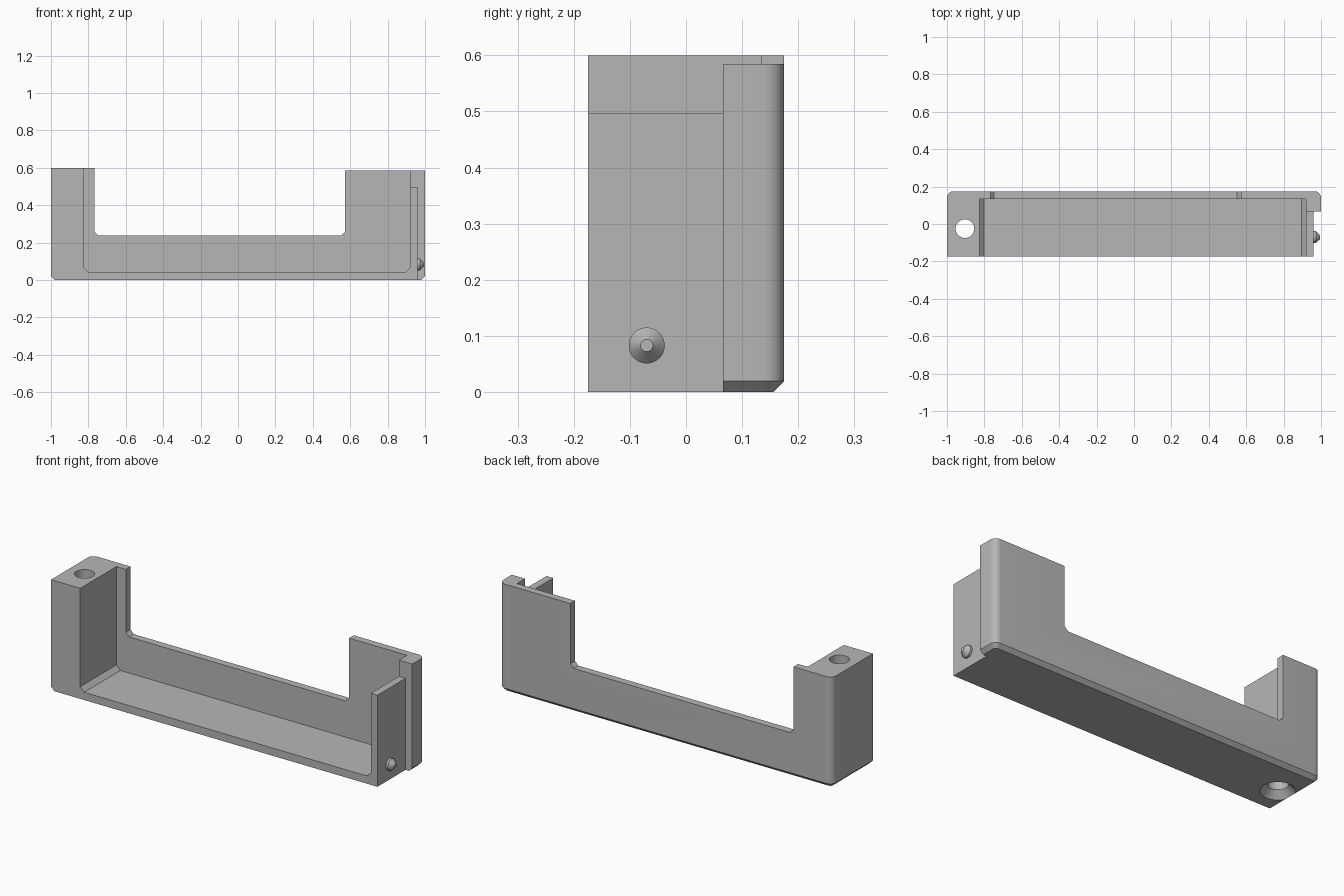
import bpy, bmesh, math
from mathutils import Matrix

if "Cube" in bpy.data.objects:
    bpy.data.objects.remove(bpy.data.objects["Cube"], do_unlink=True)

grey = bpy.data.materials.new("plain grey")
grey.use_nodes = True
colour = (0.47, 0.47, 0.47, 1)
grey.diffuse_color = colour
grey.node_tree.nodes["Principled BSDF"].inputs["Base Color"].default_value = colour


def finish(name, bm):
    bmesh.ops.recalc_face_normals(bm, faces=bm.faces)
    mesh = bpy.data.meshes.new(name)
    bm.to_mesh(mesh)
    bm.free()
    obj = bpy.data.objects.new(name, mesh)
    bpy.context.collection.objects.link(obj)
    mesh.materials.append(grey)
    return obj


def prism(name, profile, y0, y1):
    """Extrude an x-z profile along y."""
    bm = bmesh.new()
    face = bm.faces.new([bm.verts.new((x, y0, z)) for x, z in profile])
    new = bmesh.ops.extrude_face_region(bm, geom=[face])["geom"]
    bmesh.ops.translate(bm, vec=(0, y1 - y0, 0),
                        verts=[v for v in new if isinstance(v, bmesh.types.BMVert)])
    return finish(name, bm)


def box(name, x0, x1, y0, y1, z0, z1):
    return prism(name, [(x0, z0), (x1, z0), (x1, z1), (x0, z1)], y0, y1)


def trough(x0, x1, floor, c, top=0.8):
    """Open-topped profile with chamfered lower corners."""
    return [(x0, top), (x0, floor + c), (x0 + c, floor),
            (x1 - c, floor), (x1, floor + c), (x1, top)]


def lathe(name, rings, matrix, sides=40):
    """Stack (radius, height) rings about local z and cap the ends."""
    bm = bmesh.new()
    loops = [[bm.verts.new((r * math.cos(2 * math.pi * i / sides),
                            r * math.sin(2 * math.pi * i / sides), h))
              for i in range(sides)] for r, h in rings]
    for low, high in zip(loops, loops[1:]):
        for i in range(sides):
            j = (i + 1) % sides
            bm.faces.new((low[i], low[j], high[j], high[i]))
    bm.faces.new(loops[0])
    bm.faces.new(loops[-1])
    bm.transform(matrix)
    return finish(name, bm)


def smooth(obj, angle):
    bpy.ops.object.select_all(action="DESELECT")
    obj.select_set(True)
    bpy.context.view_layer.objects.active = obj
    bpy.ops.object.shade_smooth_by_angle(angle=math.radians(angle))


# Solid block with rounded rear corners and a chamfered lower rim
body = box("bracket_body", -1, 1, -0.175, 0.175, 0, 0.6)
bm = bmesh.new()
bm.from_mesh(body.data)
rear = [e for e in bm.edges if all(v.co.y > 0.17 for v in e.verts)
        and abs(e.verts[0].co.x - e.verts[1].co.x) < 0.01]
bmesh.ops.bevel(bm, geom=rear, offset=0.036, segments=8, profile=0.5, affect="EDGES")
rim = [e for e in bm.edges if all(v.co.z < 0.001 for v in e.verts)
       and not all(v.co.y < -0.17 for v in e.verts)]
bmesh.ops.bevel(bm, geom=rim, offset=0.02, segments=1, affect="EDGES")
bm.to_mesh(body.data)
bm.free()

# Cutters: tray, rear window, right-hand steps and the screw hole
cutters = [
    prism("tray_cutter", trough(-0.825, 0.92, 0.042, 0.024), -0.4, 0.135),
    prism("window_cutter", trough(-0.768, 0.572, 0.238, 0.02), 0.1, 0.4),
    box("right_top_cutter", 0.5, 1.2, -0.4, 0.4, 0.585, 0.9),
    box("right_wall_top_cutter", 0.88, 1.2, -0.4, 0.066, 0.497, 0.9),
    box("right_notch_cutter", 0.96, 1.2, -0.4, 0.066, -0.2, 0.9),
    lathe("screw_hole_cutter", [(0.085, -0.1), (0.085, 0), (0.05, 0.036), (0.05, 0.8)],
          Matrix.Translation((-0.904, -0.025, 0))),
]
bpy.context.view_layer.objects.active = body
for cutter in cutters:
    mod = body.modifiers.new("cut", "BOOLEAN")
    mod.operation = "DIFFERENCE"
    mod.solver = "EXACT"
    mod.object = cutter
    bpy.ops.object.modifier_apply(modifier=mod.name)
    bpy.data.objects.remove(cutter, do_unlink=True)
smooth(body, 25)

# Locating stud on the right wall
stud = lathe("side_stud", [(0.032, -0.005), (0.032, 0.012), (0.011, 0.034)],
             Matrix.Translation((0.96, -0.07, 0.083)) @ Matrix.Rotation(math.pi / 2, 4, "Y"))
smooth(stud, 35)
